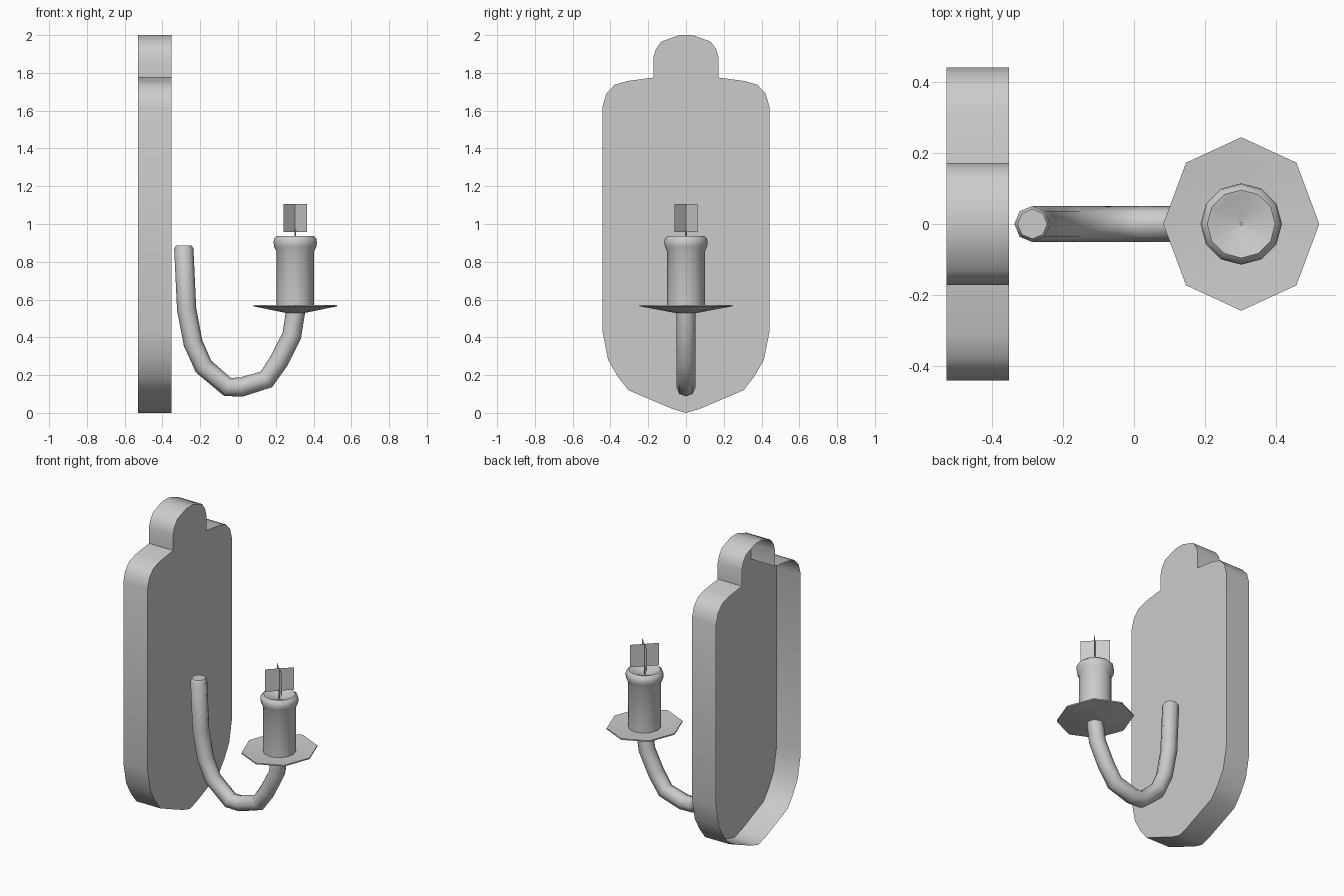
import bpy, bmesh
from math import sin, cos, pi, radians
from mathutils import Vector

if "Cube" in bpy.data.objects:
    bpy.data.objects.remove(bpy.data.objects["Cube"])


def finish(name, bm, angle=None, recalc=True):
    if recalc:
        bmesh.ops.recalc_face_normals(bm, faces=bm.faces[:])
    me = bpy.data.meshes.new(name)
    bm.to_mesh(me)
    bm.free()
    ob = bpy.data.objects.new(name, me)
    bpy.context.collection.objects.link(ob)
    if angle:
        bpy.ops.object.select_all(action='DESELECT')
        ob.select_set(True)
        bpy.context.view_layer.objects.active = ob
        bpy.ops.object.shade_smooth_by_angle(angle=radians(angle))
    return ob


def skin(bm, rings):
    """Join rings of points with quads and cap both ends."""
    vs = [[bm.verts.new(p) for p in r] for r in rings]
    n = len(vs[0])
    for a, b in zip(vs, vs[1:]):
        for i in range(n):
            j = (i + 1) % n
            bm.faces.new((a[i], a[j], b[j], b[i]))
    bm.faces.new(vs[0][::-1])
    bm.faces.new(vs[-1])


CX = 0.303  # candle axis


def lathe(name, profile, n, angle, sx=1.0):
    bm = bmesh.new()
    skin(bm, [[(CX + r * sx * cos(2 * pi * i / n), r * sin(2 * pi * i / n), z)
               for i in range(n)] for r, z in profile])
    return finish(name, bm, angle)


# Back plate: front face and side walls, open towards the wall
half = [(0.07, 0.02), (0.305, 0.12), (0.36, 0.19), (0.412, 0.28), (0.442, 0.43),
        (0.442, 1.62), (0.422, 1.69), (0.378, 1.737), (0.31, 1.757), (0.173, 1.775),
        (0.173, 1.88), (0.16, 1.925), (0.13, 1.966), (0.035, 2.0)]
outline = [(0, 0)] + half + [(-y, z) for y, z in reversed(half)]
bm = bmesh.new()
front = [bm.verts.new((-0.353, y, z)) for y, z in outline]
back = [bm.verts.new((-0.53, y, z)) for y, z in outline]
bm.faces.new(front)
for i in range(len(front)):
    j = (i + 1) % len(front)
    bm.faces.new((front[i], back[i], back[j], front[j]))
finish("back_plate", bm, 40, recalc=False)

# Curved arm: octagonal tube swept along a path in the xz plane
path = [(-0.287, 0.885), (-0.287, 0.87), (-0.272, 0.55), (-0.238, 0.37), (-0.182, 0.245),
        (-0.055, 0.137), (0.018, 0.137), (0.15, 0.177), (0.217, 0.275),
        (0.285, 0.41), (0.305, 0.54)]
pts = [Vector((x, 0, z)) for x, z in path]
rings = []
for k, p in enumerate(pts):
    t = Vector()
    if k > 0:
        t += (p - pts[k - 1]).normalized()
    if k < len(pts) - 1:
        t += (pts[k + 1] - p).normalized()
    t.normalize()
    side = Vector((-t.z, 0, t.x))
    r = 0.042 if k == 0 else 0.051
    rings.append([p + side * r * cos(a * pi / 4) + Vector((0, r * sin(a * pi / 4), 0))
                  for a in range(8)])
bm = bmesh.new()
skin(bm, rings)
finish("arm", bm, 50)

# Octagonal drip pan
lathe("drip_pan", [(0.05, 0.528), (0.245, 0.564), (0.245, 0.572), (0.1, 0.56)], 8, 25, 0.9)

# Candle with flared rim and dished top
lathe("candle", [(0.1, 0.555), (0.1, 0.855), (0.111, 0.878), (0.115, 0.9), (0.112, 0.923),
                 (0.096, 0.937), (0.075, 0.932), (0.004, 0.905)], 12, 50)

# Wick
lathe("wick", [(0.005, 0.9), (0.005, 0.97)], 6, 40)

# Flame: two crossed upright cards
bm = bmesh.new()
for s in (1, -1):
    d = 0.062
    bm.faces.new([bm.verts.new((CX + u * d, s * u * d, z))
                  for u, z in ((-1, 0.957), (1, 0.957), (1, 1.105), (-1, 1.105))])
finish("flame", bm, recalc=False)
